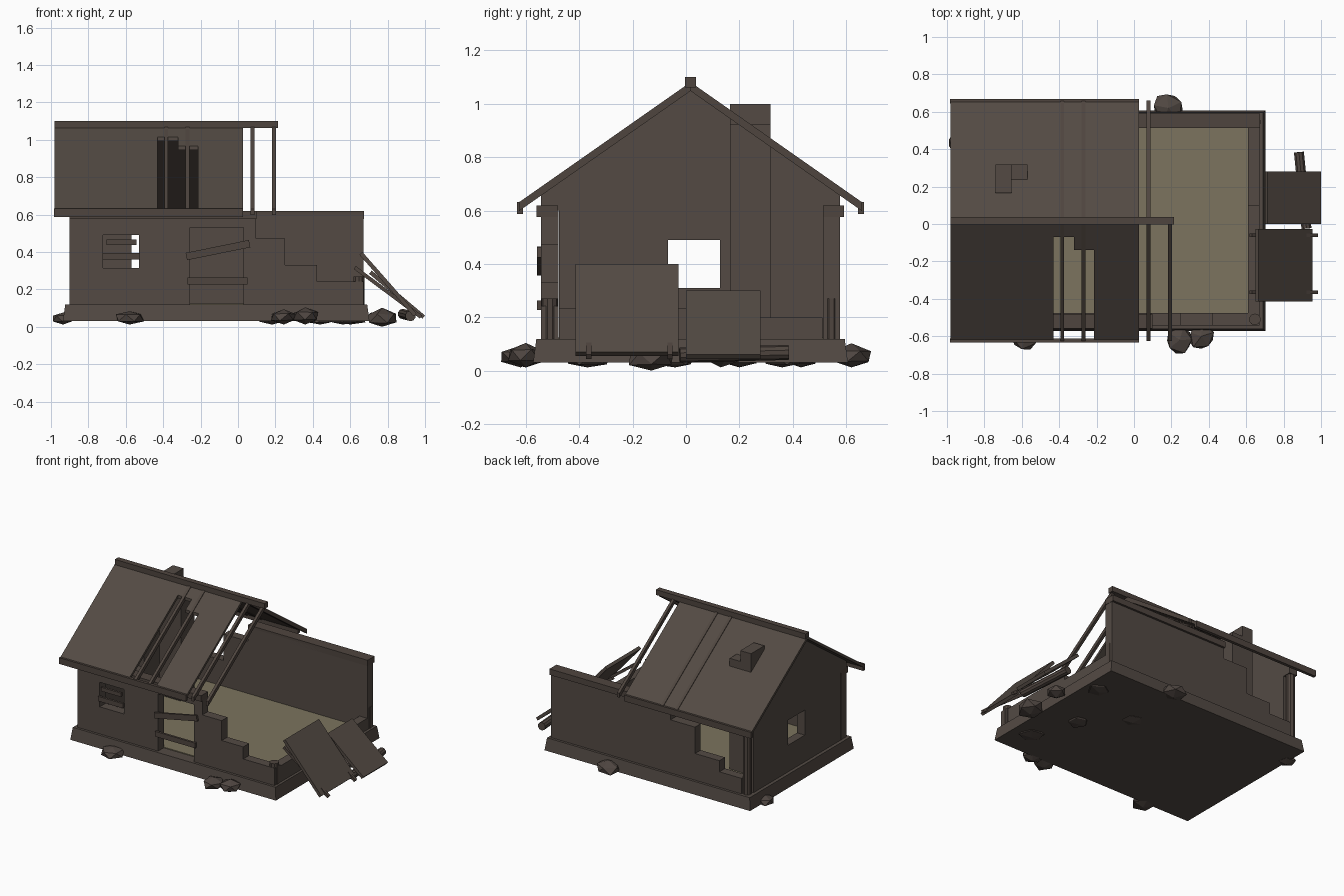
import bpy, bmesh, math, random
from mathutils import Vector, Matrix

if "Cube" in bpy.data.objects:
    bpy.data.objects.remove(bpy.data.objects["Cube"])

random.seed(4)
CY = 0.017            # centre line of the house in y
RIDGE, SLOPE = 1.076, 0.70


def material(name, rgb):
    m = bpy.data.materials.new(name)
    lin = [((c / 255 + 0.055) / 1.055) ** 2.4 for c in rgb]
    m.diffuse_color = (*lin, 1)
    m.use_nodes = True
    m.node_tree.nodes["Principled BSDF"].inputs["Base Color"].default_value = m.diffuse_color
    return m


WALL = material("wall_stone", (83, 74, 68))
ROOF = material("roof_brown", (83, 74, 67))
WOOD = material("old_wood", (79, 69, 63))
ROCK = material("rubble_stone", (79, 70, 65))
FLOOR = material("floor_tan", (124, 116, 94))


def finish(name, bm, mat):
    bmesh.ops.recalc_face_normals(bm, faces=bm.faces)
    me = bpy.data.meshes.new(name)
    bm.to_mesh(me)
    bm.free()
    me.materials.append(mat)
    ob = bpy.data.objects.new(name, me)
    bpy.context.collection.objects.link(ob)
    return ob


def prism(name, pts, axis, a, b, mat):
    """Extrude a profile: (x, z) along y, or (y, z) along x."""
    bm = bmesh.new()
    place = (lambda p: (p[0], a, p[1])) if axis == "y" else (lambda p: (a, p[0], p[1]))
    face = bm.faces.new([bm.verts.new(place(p)) for p in pts])
    new = bmesh.ops.extrude_face_region(bm, geom=[face])["geom"]
    step = Vector((0, b - a, 0)) if axis == "y" else Vector((b - a, 0, 0))
    bmesh.ops.translate(bm, vec=step, verts=[v for v in new if isinstance(v, bmesh.types.BMVert)])
    return finish(name, bm, mat)


def box(name, x0, x1, y0, y1, z0, z1, mat):
    return prism(name, [(x0, z0), (x1, z0), (x1, z1), (x0, z1)], "y", y0, y1, mat)


def post(name, x, y, z0, z1, r):
    bm = bmesh.new()
    bmesh.ops.create_cone(bm, cap_ends=True, segments=10, radius1=r, radius2=r, depth=z1 - z0,
                          matrix=Matrix.Translation((x, y, (z0 + z1) / 2)))
    return finish(name, bm, WOOD)


def cut(ob, x0, x1, y0, y1, z0, z1):
    """Cut a box-shaped opening."""
    cutter = box("cutter", x0, x1, y0, y1, z0, z1, WALL)
    cutter.hide_render = True
    mod = ob.modifiers.new("opening", "BOOLEAN")
    mod.operation, mod.solver, mod.object = "DIFFERENCE", "EXACT", cutter
    bpy.context.view_layer.objects.active = ob
    bpy.ops.object.modifier_apply(modifier=mod.name)
    bpy.data.objects.remove(cutter)


def slope_part(name, side, x0, x1, d0, d1, top, bottom, mat):
    """Slab following the roof pitch; d is the distance from the ridge line."""
    pts = [(CY + side * d, RIDGE - SLOPE * d + t)
           for d, t in ((d0, top), (d1, top), (d1, bottom), (d0, bottom))]
    return prism(name, pts, "x", x0, x1, mat)


def slanted(name, xa, za, xb, zb, y0, y1, t, mat):
    """Plank leaning in the x-z plane, t thick below its top line."""
    n = Vector((zb - za, 0, xa - xb)).normalized() * t
    if n.z > 0:
        n = -n
    pts = [(xa, za), (xb, zb), (xb + n.x, zb + n.z), (xa + n.x, za + n.z)]
    return prism(name, pts, "y", y0, y1, mat)


# Foundation, slightly tapered, and floor
base = box("foundation", -0.936, 0.703, -0.573, 0.607, 0.03, 0.118, WALL)
for v in base.data.vertices:
    if v.co.z > 0.1:
        v.co.x += 0.012 if v.co.x < 0 else -0.012
        v.co.y += 0.012 if v.co.y < 0 else -0.012
box("floor", -0.84, 0.612, -0.48, 0.516, 0.11, 0.124, FLOOR)

# Front wall with door gap, boarded window and broken steps
front = prism("front_wall", [(-0.90, 0.115), (-0.257, 0.115), (-0.257, 0.53), (0.03, 0.53),
                             (0.03, 0.115), (0.672, 0.115), (0.672, 0.243), (0.422, 0.243),
                             (0.422, 0.33), (0.25, 0.33), (0.25, 0.473), (0.096, 0.473),
                             (0.096, 0.6), (-0.90, 0.6)], "y", -0.543, -0.477, WALL)
cut(front, -0.722, -0.53, -0.7, -0.3, 0.313, 0.49)

# Back wall, collapsed toward the left
prism("back_wall", [(-0.845, 0.115), (0.672, 0.115), (0.672, 0.6), (-0.28, 0.6), (-0.28, 0.5),
                    (-0.476, 0.5), (-0.476, 0.31), (-0.67, 0.31), (-0.67, 0.23),
                    (-0.845, 0.23)], "y", 0.513, 0.577, WALL)

# Left gable wall with window
gable = prism("gable_wall", [(-0.476, 0.115), (0.517, 0.115), (0.517, 0.6), (0.577, 0.6),
                             (0.577, 0.665), (CY, 1.057), (-0.543, 0.665), (-0.543, 0.601),
                             (-0.476, 0.601)], "x", -0.90, -0.837, WALL)
cut(gable, -1.1, -0.7, -0.067, 0.127, 0.31, 0.49)

# Low remains of the right wall
prism("right_wall", [(-0.476, 0.115), (0.512, 0.115), (0.512, 0.2), (0.1, 0.2),
                     (0.1, 0.235), (-0.476, 0.235)], "x", 0.61, 0.672, WALL)

# Corner posts: whole on the left, broken stubs on the right
for i, y in enumerate((-0.510, 0.545)):
    post(f"left_post_{i}", -0.870, y, 0.115, 0.655, 0.03)
    post(f"right_post_{i}", 0.646, y, 0.115, 0.27, 0.031)

# Wall plates
box("front_wall_plate", -0.90, 0.098, -0.56, -0.48, 0.575, 0.618, WOOD)
box("back_wall_plate", -0.28, 0.674, 0.513, 0.592, 0.575, 0.618, WOOD)

# Broken chimney
box("chimney_tall", -0.74, -0.655, 0.165, 0.317, 0.115, 1.0, WALL)
box("chimney_low", -0.655, -0.57, 0.165, 0.317, 0.115, 0.922, WALL)

# Roof: whole at the back, with a stepped hole at the front
slope_part("back_roof", 1, -0.982, 0.027, 0, 0.64, 0, -0.022, ROOF)
for i, (x0, x1, d1) in enumerate(((-0.982, -0.43, 0.64), (-0.43, -0.32, 0.087),
                                  (-0.32, -0.215, 0.157), (-0.215, 0.027, 0.64))):
    slope_part(f"front_roof_{i}", -1, x0, x1, 0, d1, 0, -0.022, ROOF)
box("ridge_beam", -0.98, 0.214, CY - 0.02, CY + 0.02, 1.062, 1.1, WOOD)
for side, name in ((-1, "front"), (1, "back")):
    lo, hi = sorted((CY + side * 0.628, CY + side * 0.65))
    box(f"{name}_eave_board", -0.984, 0.027, lo, hi, 0.587, 0.632, WOOD)
    for i, x in enumerate((-0.383, -0.27, 0.077, 0.193)):
        if side < 0 or x < 0.1:
            slope_part(f"{name}_rafter_{i}", side, x - 0.01, x + 0.01, 0, 0.643, 0.005, -0.028, WOOD)


# Boards nailed over door and window
def board(name, x, z, length, height, angle):
    ob = box(name, -length / 2, length / 2, -0.016, 0, -height / 2, height / 2, WOOD)
    ob.data.transform(Matrix.Translation((x, -0.543, z)) @ Matrix.Rotation(-math.radians(angle), 4, "Y"))


board("door_board_upper", -0.107, 0.41, 0.345, 0.04, 11.5)
board("door_board_lower", -0.11, 0.245, 0.32, 0.037, 0)
board("window_board_upper", -0.622, 0.452, 0.16, 0.028, 0)
board("window_board_lower", -0.625, 0.377, 0.2, 0.034, 0)

# Fallen roof panels with battens, and a fallen beam
slanted("fallen_panel_large", 0.665, 0.40, 0.955, 0.07, -0.415, -0.028, 0.022, ROOF)
slanted("fallen_panel_small", 0.715, 0.30, 1.0, 0.06, 0.0, 0.28, 0.022, ROOF)
for i, y in enumerate((-0.365, -0.06)):
    slanted(f"fallen_batten_{i}", 0.63, 0.325, 0.985, 0.06, y - 0.01, y + 0.01, 0.02, WOOD)
beam = post("fallen_beam", 0, 0, -0.205, 0.205, 0.028)
way = Vector((-0.04, 0.405, 0.01))
beam.data.transform(Matrix.Translation((0.902, 0.18, 0.063)) @ way.to_track_quat("Z", "Y").to_matrix().to_4x4())

# Rubble: faceted stones (x, y, radius, flatness) around and under the house
stones = [(-0.935, 0.43, 0.066, 0.55), (-0.58, -0.60, 0.08, 0.5), (0.245, -0.62, 0.078, 0.5),
          (0.36, -0.60, 0.078, 0.6), (0.185, 0.62, 0.09, 0.5), (0.77, -0.13, 0.095, 0.55),
          (0.77, 0.13, 0.07, 0.55), (0.60, 0.36, 0.085, 0.3), (0.44, -0.04, 0.08, 0.3),
          (0.18, 0.2, 0.08, 0.3), (0.56, -0.37, 0.09, 0.3)]
for i, (x, y, r, flat) in enumerate(stones):
    bm = bmesh.new()
    bmesh.ops.create_icosphere(bm, subdivisions=1, radius=r)
    spin = Matrix.Rotation(random.uniform(0, 6.28), 3, "Z")
    for v in bm.verts:
        v.co = spin @ v.co * random.uniform(0.85, 1.1)
        v.co.z *= flat
    low = min(v.co.z for v in bm.verts)
    bottom = 0.0 if i == 5 else 0.012
    bmesh.ops.translate(bm, vec=(x, y, bottom - low), verts=bm.verts)
    finish(f"rubble_{i}", bm, ROCK)
